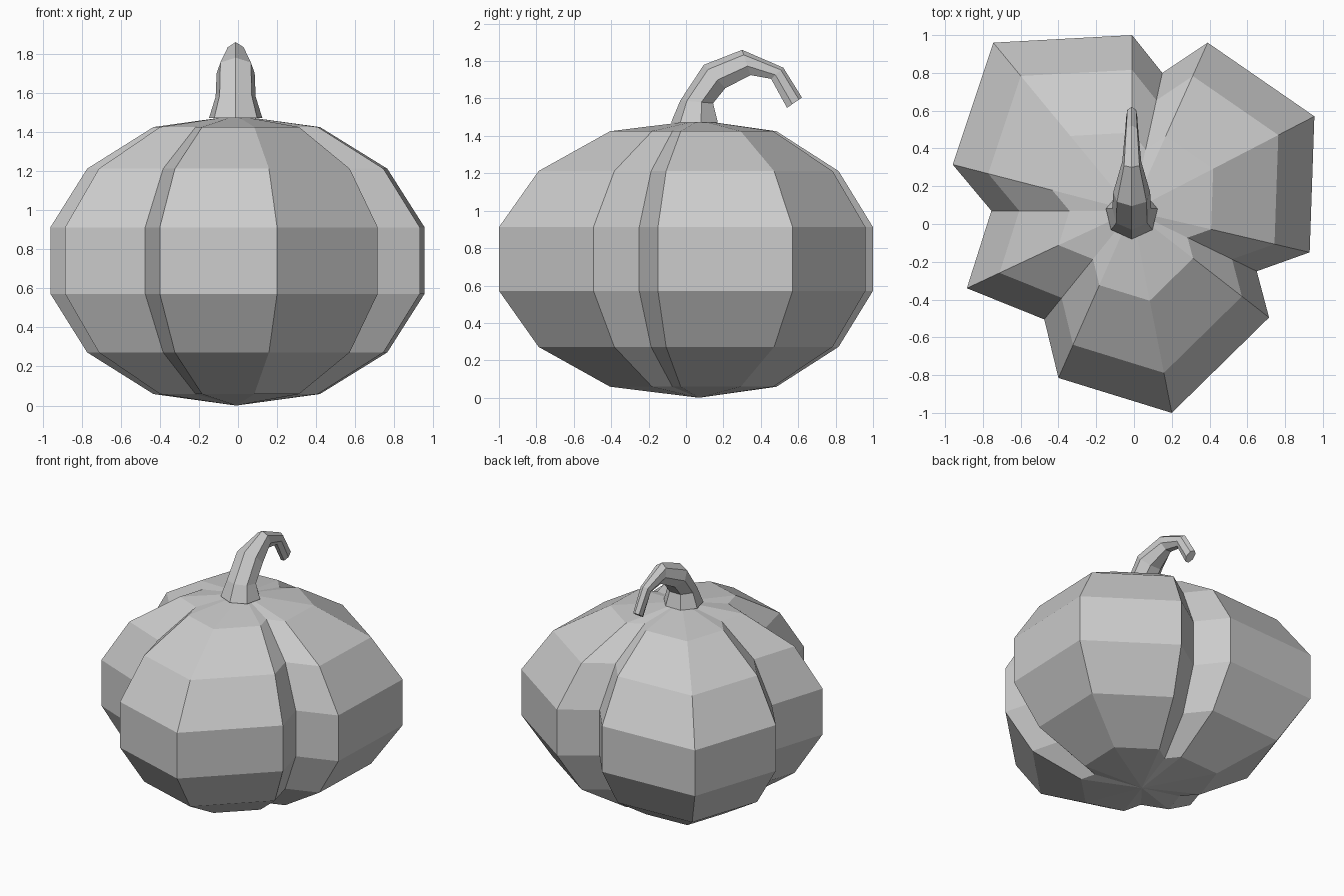
import bpy, bmesh, math

if "Cube" in bpy.data.objects:
    bpy.data.objects.remove(bpy.data.objects["Cube"])


def loft(name, rings, start=None, end=None):
    """Skin closed rings; close each end with a pole point or a flat cap."""
    bm = bmesh.new()
    loops = [[bm.verts.new(p) for p in ring] for ring in rings]
    n = len(loops[0])
    for a, b in zip(loops, loops[1:]):
        for i in range(n):
            j = (i + 1) % n
            bm.faces.new((a[i], a[j], b[j], b[i]))
    for loop, pole in ((loops[0], start), (loops[-1], end)):
        if pole:
            tip = bm.verts.new(pole)
            for i in range(n):
                bm.faces.new((loop[i], loop[(i + 1) % n], tip))
        else:
            bm.faces.new(loop)
    bmesh.ops.recalc_face_normals(bm, faces=bm.faces)
    mesh = bpy.data.meshes.new(name)
    bm.to_mesh(mesh)
    bm.free()
    obj = bpy.data.objects.new(name, mesh)
    bpy.context.collection.objects.link(obj)
    return obj


# Pumpkin body: one lobed plan outline scaled by a seven-band sphere profile
cx, cy, cz = -0.01, 0.07, 0.742
outline = [(-0.01, 1.0), (0.15, 0.80), (0.39, 0.96), (0.955, 0.57), (0.93, -0.15),
           (0.65, -0.25), (0.715, -0.495), (0.20, -1.0), (-0.40, -0.815),
           (-0.475, -0.505), (-0.885, -0.34), (-0.755, 0.07), (-0.96, 0.315),
           (-0.745, 0.96)]
half = [(0.17, 1.0), (0.47, 0.802), (0.683, 0.445)]
profile = [(-h, s) for h, s in reversed(half)] + half
body_rings = [[(cx + (x - cx) * s, cy + (y - cy) * s, cz + h) for x, y in outline]
              for h, s in profile]
loft("pumpkin_body", body_rings, (cx, cy, 0), (cx, cy, 2 * cz))

# Curved stem: outer (y, z), inner (y, z), half width of each seven-sided ring
sections = [((-0.08, 1.472), (0.17, 1.472), 0.14),
            ((-0.03, 1.59), (0.145, 1.575), 0.105),
            ((0.095, 1.78), (0.21, 1.655), 0.10),
            ((0.30, 1.86), (0.345, 1.725), 0.052),
            ((0.52, 1.765), (0.455, 1.705), 0.037),
            ((0.62, 1.605), (0.54, 1.55), 0.03)]
sides = 7
low = math.cos(math.pi / sides)
stem_rings = []
for (oy, oz), (iy, iz), w in sections:
    ring = []
    for k in range(sides):
        a = 2 * math.pi * k / sides
        t = (math.cos(a) + low) / (1 + low)
        ring.append((-0.012 + w * math.sin(a), iy + (oy - iy) * t, iz + (oz - iz) * t))
    stem_rings.append(ring)
loft("stem", stem_rings)
